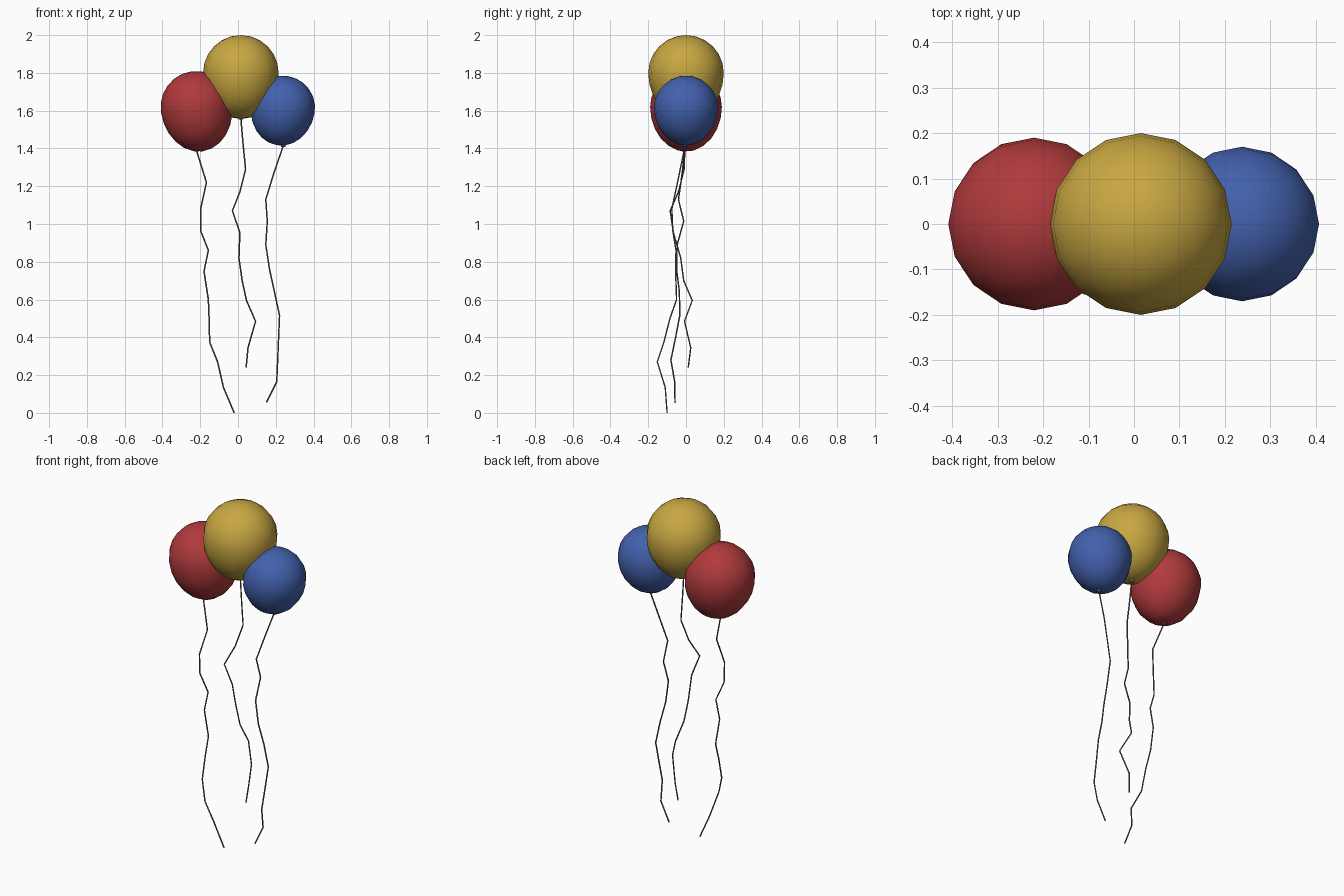
import bpy, bmesh, math
from mathutils import Matrix, Vector

if "Cube" in bpy.data.objects:
    bpy.data.objects.remove(bpy.data.objects["Cube"])


def material(name, rgb):
    m = bpy.data.materials.new(name)
    # sRGB to linear
    m.diffuse_color = [((c / 255 + 0.055) / 1.055) ** 2.4 for c in rgb] + [1]
    m.use_nodes = True
    m.node_tree.nodes["Principled BSDF"].inputs["Base Color"].default_value = m.diffuse_color
    return m


def add_object(name, bm, mat):
    me = bpy.data.meshes.new(name)
    bm.to_mesh(me)
    bm.free()
    ob = bpy.data.objects.new(name, me)
    bpy.context.collection.objects.link(ob)
    me.materials.append(mat)
    for p in me.polygons:
        p.use_smooth = True
    return ob


def balloon(name, mat, centre, r, drop, tilt):
    # Round upper half, stretched lower half, leaning on its string
    bm = bmesh.new()
    bmesh.ops.create_uvsphere(bm, u_segments=16, v_segments=12, radius=r)
    for v in bm.verts:
        if v.co.z < 0:
            v.co.z *= drop
    bm.transform(Matrix.Translation(centre) @ Matrix.Rotation(tilt, 4, 'Y'))
    add_object(name + "_balloon", bm, mat)


def knot(name, mat, pos):
    # Small flared knot at the mouth of the balloon
    bm = bmesh.new()
    bmesh.ops.create_cone(bm, cap_ends=True, segments=8, radius1=0.013,
                          radius2=0.005, depth=0.03,
                          matrix=Matrix.Translation(Vector(pos) + Vector((0, 0, 0.008))))
    add_object(name + "_knot", bm, mat)


def string(name, mat, pts):
    # Thin kinked string
    cu = bpy.data.curves.new(name + "_string", 'CURVE')
    cu.dimensions = '3D'
    cu.bevel_depth = 0.004
    cu.bevel_resolution = 1
    cu.use_fill_caps = True
    sp = cu.splines.new('POLY')
    sp.points.add(len(pts) - 1)
    for p, co in zip(sp.points, pts):
        p.co = (*co, 1)
    ob = bpy.data.objects.new(name + "_string", cu)
    bpy.context.collection.objects.link(ob)
    cu.materials.append(mat)


red = material("red", (176, 58, 60))
yellow = material("yellow", (200, 167, 66))
blue = material("blue", (66, 97, 173))
grey = material("string_grey", (110, 104, 98))

red_path = [(-.22, -.01, 1.39), (-.167, -.045, 1.22), (-.198, -.075, 1.08),
            (-.198, -.07, .965), (-.157, -.053, .86), (-.18, -.055, .75),
            (-.157, -.05, .6), (-.153, -.085, .5), (-.15, -.117, .375),
            (-.108, -.152, .27), (-.077, -.11, .135), (-.02, -.1, 0)]
yellow_path = [(.015, 0, 1.56), (.027, -.005, 1.42), (.04, -.01, 1.29),
               (.01, -.04, 1.17), (-.03, -.084, 1.07), (.01, -.067, .955),
               (.005, -.028, .82), (.022, -.012, .7), (.045, .033, .595),
               (.093, -.008, .485), (.053, .025, .345), (.043, .012, .24)]
blue_path = [(.24, -.005, 1.415), (.19, -.02, 1.27), (.147, -.04, 1.13),
             (.155, -.012, 1.015), (.147, -.047, .89), (.167, -.05, .76),
             (.193, -.035, .64), (.22, -.033, .515), (.215, -.055, .4),
             (.21, -.08, .28), (.205, -.06, .165), (.15, -.058, .055)]

for name, mat, centre, r, drop, tilt, path in (
        ("red", red, (-.22, 0, 1.62), .19, 1.25, -.14, red_path),
        ("yellow", yellow, (.015, 0, 1.80), .2, 1.22, 0, yellow_path),
        ("blue", blue, (.238, 0, 1.615), .17, 1.18, .16, blue_path)):
    balloon(name, mat, centre, r, drop, tilt)
    knot(name, mat, path[0])
    string(name, grey, path)
